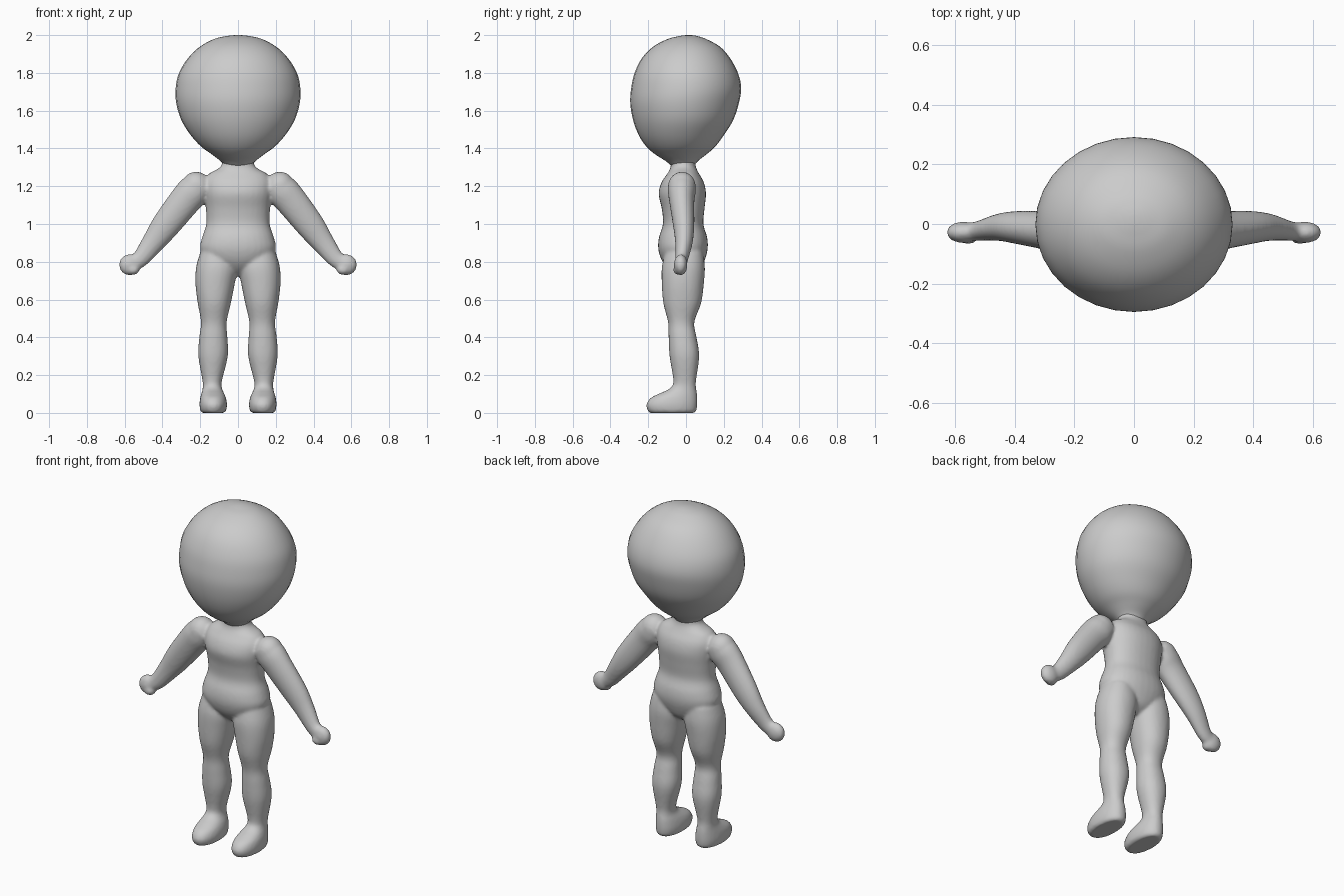
import bpy, bmesh, math
from mathutils import Vector, Matrix

cube = bpy.data.objects.get("Cube")
if cube:
    bpy.data.objects.remove(cube, do_unlink=True)

SIDES = 32
grey = bpy.data.materials.new("plain grey")
grey.use_nodes = True
grey.diffuse_color = (0.6, 0.6, 0.6, 1)
grey.node_tree.nodes["Principled BSDF"].inputs["Base Color"].default_value = (0.6, 0.6, 0.6, 1)


def spline(rows, steps=4):
    """Smooth curve through the rows of a section list."""
    out = []
    for i in range(len(rows) - 1):
        a, b = rows[max(i - 1, 0)], rows[i]
        c, d = rows[i + 1], rows[min(i + 2, len(rows) - 1)]
        for s in range(steps):
            t = s / steps
            out.append([q + 0.5 * t * (r - p + t * (2 * p - 5 * q + 4 * r - w
                        + t * (3 * (q - r) + w - p)))
                        for p, q, r, w in zip(a, b, c, d)])
    return out + [list(rows[-1])]


def skin(bm, rings):
    """Bridge rings of points and cap both ends."""
    loops = [[bm.verts.new(p) for p in ring] for ring in rings]
    for low, high in zip(loops, loops[1:]):
        for i in range(SIDES):
            j = (i + 1) % SIDES
            bm.faces.new((low[i], low[j], high[j], high[i]))
    bm.faces.new(loops[0])
    bm.faces.new(loops[-1])


def oval(power=2.0):
    for i in range(SIDES):
        a = math.tau * i / SIDES
        c, s = math.cos(a), math.sin(a)
        yield (math.copysign(abs(c) ** (2 / power), c),
               math.copysign(abs(s) ** (2 / power), s))


def upright(bm, rows, side=1, power=2.0):
    """Horizontal sections: z, x min, x max, y min, y max."""
    skin(bm, [[(side * ((x0 + x1) / 2 + c * (x1 - x0) / 2),
                (y0 + y1) / 2 + s * (y1 - y0) / 2, z) for c, s in oval(power)]
              for z, x0, x1, y0, y1 in spline(rows)])


def limb(bm, rows, side):
    """Sections across a path in the xz plane: x, y, z, radius, depth radius."""
    path = spline(rows)
    rings = []
    for i, (x, y, z, r, d) in enumerate(path):
        p, q = path[max(i - 1, 0)], path[min(i + 1, len(path) - 1)]
        t = Vector((q[0] - p[0], 0, q[2] - p[2])).normalized()
        rings.append([(side * (x - t.z * c * r), y + s * d, z + t.x * c * r)
                      for c, s in oval()])
    skin(bm, rings)


def ball(bm, centre, size, side):
    place = Matrix.Translation((side * centre[0], centre[1], centre[2]))
    bmesh.ops.create_uvsphere(bm, u_segments=24, v_segments=16, radius=1,
                              matrix=place @ Matrix.Diagonal((*size, 1)))


def finish(bm, name):
    bmesh.ops.recalc_face_normals(bm, faces=bm.faces)
    mesh = bpy.data.meshes.new(name)
    bm.to_mesh(mesh)
    bm.free()
    mesh.materials.append(grey)
    mesh.shade_smooth()
    ob = bpy.data.objects.new(name, mesh)
    bpy.context.collection.objects.link(ob)
    return ob


# Head: large egg narrowing to the neck
head = bmesh.new()
upright(head, [(z, -w, w, f, b) for z, w, f, b in (
    (1.31, .07, -.08, .045), (1.335, .095, -.11, .065), (1.37, .14, -.165, .11),
    (1.41, .195, -.21, .155), (1.47, .25, -.25, .2), (1.55, .3, -.28, .25),
    (1.64, .327, -.295, .28), (1.72, .33, -.29, .292), (1.8, .312, -.272, .275),
    (1.88, .263, -.232, .232), (1.94, .2, -.172, .178), (1.98, .125, -.095, .105),
    (1.995, .06, -.035, .06), (2.0, .015, 0, .03))])
finish(head, "head")

# Torso with neck and pelvis
body = bmesh.new()
upright(body, [(z, -w, w, f, b) for z, w, f, b in (
    (.725, .03, -.05, .03), (.76, .09, -.095, .075), (.81, .17, -.13, .1),
    (.87, .201, -.147, .115), (.93, .19, -.143, .112), (1.0, .168, -.122, .092),
    (1.08, .17, -.128, .098), (1.16, .18, -.145, .106), (1.22, .18, -.13, .095),
    (1.265, .155, -.1, .07), (1.29, .11, -.085, .057), (1.315, .085, -.08, .05),
    (1.36, .085, -.08, .05))], power=2.2)

for side in (1, -1):
    # Leg and foot
    upright(body, [
        (0, .073, .19, -.19, .045), (.012, .063, .199, -.203, .055),
        (.045, .058, .204, -.21, .06), (.08, .064, .2, -.186, .06),
        (.105, .074, .193, -.135, .058), (.13, .085, .187, -.085, .054),
        (.17, .085, .188, -.067, .053), (.3, .054, .21, -.087, .07),
        (.4, .056, .205, -.092, .056), (.48, .06, .196, -.095, .044),
        (.58, .038, .213, -.12, .08), (.68, .018, .225, -.128, .094),
        (.77, .004, .222, -.128, .1), (.85, .025, .2, -.11, .09)], side, power=2.15)
    # Arm from shoulder to wrist
    limb(body, [
        (.19, -.022, 1.215, .075, .068), (.235, -.022, 1.175, .086, .074),
        (.285, -.022, 1.118, .084, .066), (.385, -.012, .99, .075, .056),
        (.45, -.011, .902, .06, .046), (.515, -.022, .818, .046, .034),
        (.56, -.028, .79, .042, .032)], side)
    ball(body, (.222, -.022, 1.197), (.078, .074, .08), side)
    # Hand and thumb
    ball(body, (.574, -.028, .784), (.056, .036, .056), side)
    ball(body, (.557, -.038, .758), (.036, .03, .028), side)

# Fuse the body into one smooth skin
figure = finish(body, "body")
fuse = figure.modifiers.new("fuse", 'REMESH')
fuse.mode = 'VOXEL'
fuse.voxel_size = 0.009
fuse.use_smooth_shade = True
soften = figure.modifiers.new("soften", 'SMOOTH')
soften.factor = 0.5
soften.iterations = 6
